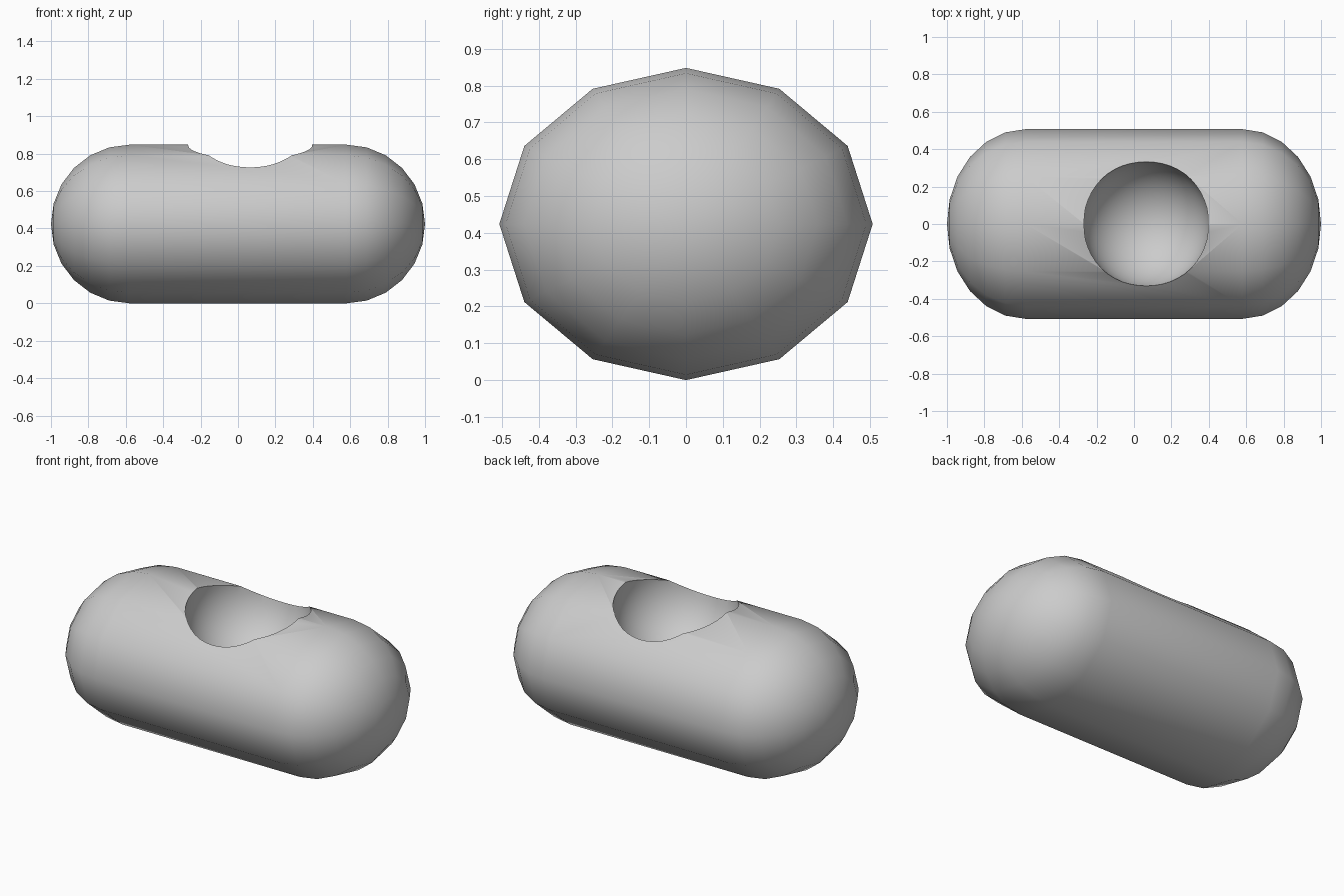
import bpy, bmesh
from math import sin, cos, pi, radians

if "Cube" in bpy.data.objects:
    bpy.data.objects.remove(bpy.data.objects["Cube"])

SIDES, STEPS = 12, 6
HALF, RX, RY, RZ = 0.58, 0.42, 0.507, 0.424


def add_object(name, bm):
    bmesh.ops.recalc_face_normals(bm, faces=bm.faces[:])
    mesh = bpy.data.meshes.new(name)
    bm.to_mesh(mesh)
    bm.free()
    obj = bpy.data.objects.new(name, mesh)
    bpy.context.collection.objects.link(obj)
    return obj


# Capsule body: twelve-sided tube along x with rounded ends
bm = bmesh.new()
stations = [(-HALF - RX * cos(k * pi / 12), sin(k * pi / 12)) for k in range(1, STEPS + 1)]
stations += [(-x, s) for x, s in reversed(stations)]
rings = [[bm.verts.new((x, s * RY * cos(2 * pi * i / SIDES), RZ + s * RZ * sin(2 * pi * i / SIDES)))
          for i in range(SIDES)] for x, s in stations]
for a, b in zip(rings, rings[1:]):
    for i in range(SIDES):
        j = (i + 1) % SIDES
        bm.faces.new((a[i], a[j], b[j], b[i]))
for ring, x in ((rings[0], -HALF - RX), (rings[-1], HALF + RX)):
    tip = bm.verts.new((x, 0, RZ))
    for i in range(SIDES):
        bm.faces.new((ring[i], ring[(i + 1) % SIDES], tip))
body = add_object("capsule_body", bm)

# Spherical cutter for the round hollow on top
bm = bmesh.new()
bmesh.ops.create_uvsphere(bm, u_segments=48, v_segments=24, radius=0.338)
bmesh.ops.translate(bm, verts=bm.verts[:], vec=(0.065, 0.001, 0.786))
cutter = add_object("hollow_cutter", bm)
cutter.hide_render = True

# Carve the hollow, then smooth while keeping its rim sharp
bpy.context.view_layer.objects.active = body
body.select_set(True)
mod = body.modifiers.new("hollow", 'BOOLEAN')
mod.operation = 'DIFFERENCE'
mod.solver = 'EXACT'
mod.object = cutter
bpy.ops.object.modifier_apply(modifier=mod.name)
bpy.data.objects.remove(cutter)
bpy.ops.object.shade_smooth_by_angle(angle=radians(42))
